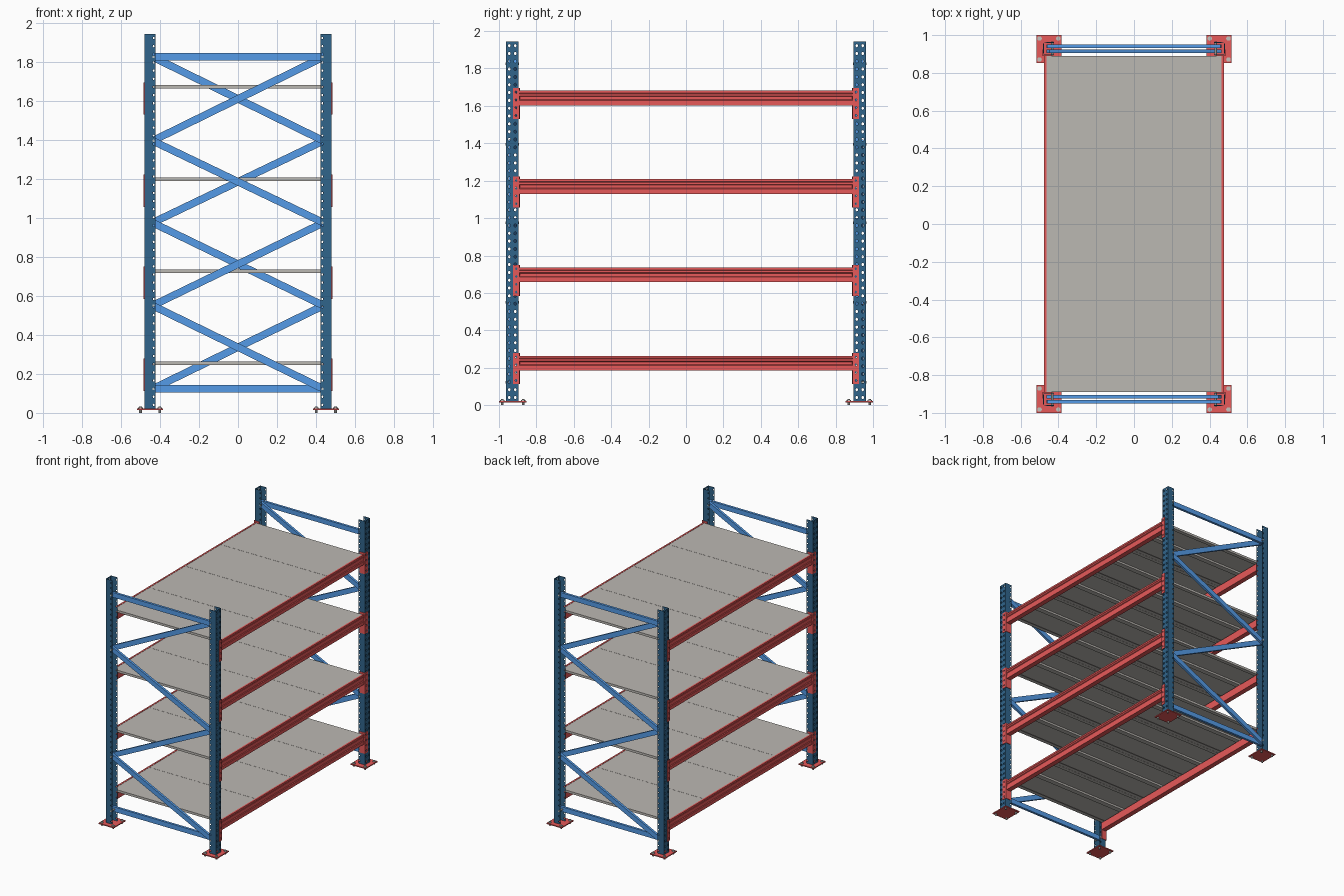
import bpy, bmesh, math
from mathutils import Vector, Matrix

if "Cube" in bpy.data.objects:
    bpy.data.objects.remove(bpy.data.objects["Cube"])


def material(name, rgb):
    m = bpy.data.materials.new(name)
    m.diffuse_color = (*rgb, 1)
    m.use_nodes = True
    m.node_tree.nodes["Principled BSDF"].inputs["Base Color"].default_value = m.diffuse_color
    return m


NAVY = material("navy_paint", (0.03, 0.13, 0.26))
BLUE = material("blue_paint", (0.09, 0.33, 0.80))
RED = material("red_paint", (0.80, 0.10, 0.10))
DECK = material("deck_steel", (0.50, 0.48, 0.45))
ZINC = material("zinc", (0.55, 0.55, 0.52))


def finish(name, bm, mat, thick=0):
    bmesh.ops.remove_doubles(bm, verts=bm.verts, dist=1e-5)
    bmesh.ops.recalc_face_normals(bm, faces=bm.faces)
    me = bpy.data.meshes.new(name)
    bm.to_mesh(me)
    bm.free()
    me.materials.append(mat)
    ob = bpy.data.objects.new(name, me)
    bpy.context.collection.objects.link(ob)
    if thick:
        s = ob.modifiers.new("sheet", 'SOLIDIFY')
        s.thickness, s.offset = thick, 0
    return ob


def add_box(bm, lo, hi):
    lo, hi = Vector(lo), Vector(hi)
    bmesh.ops.create_cube(bm, size=1, matrix=Matrix.Translation((lo + hi) / 2)
                          @ Matrix.Diagonal((*(hi - lo), 1)))


def add_cyl(bm, p, q, r, n):
    p, q = Vector(p), Vector(q)
    rot = (q - p).to_track_quat('Z', 'Y').to_matrix().to_4x4()
    bmesh.ops.create_cone(bm, cap_ends=True, segments=n, radius1=r, radius2=r,
                          depth=(q - p).length, matrix=Matrix.Translation((p + q) / 2) @ rot)


def extrude(bm, pts, vec):
    f = bm.faces.new([bm.verts.new(p) for p in pts])
    r = bmesh.ops.extrude_face_region(bm, geom=[f], use_keep_orig=True)
    bmesh.ops.translate(bm, vec=vec, verts=[v for v in r['geom'] if isinstance(v, bmesh.types.BMVert)])


def punched(name, path, radii, z0, cell, rows, mat, thick):
    """Folded sheet along a plan path; each segment with a radius gets a hole per row."""
    bm = bmesh.new()
    ring = [(1, 0), (1, 1), (0, 1), (-1, 1), (-1, 0), (-1, -1), (0, -1), (1, -1)]
    for a, b, r in zip(path, path[1:], radii):
        a, b = Vector((*a, 0)), Vector((*b, 0))
        mid, half, u = (a + b) / 2, (b - a).length / 2, (b - a).normalized()
        for i in range(rows):
            c = mid + Vector((0, 0, z0 + (i + 0.5) * cell))
            outer = [bm.verts.new(c + u * (s * half) + Vector((0, 0, t * cell / 2))) for s, t in ring]
            if not r:
                bm.faces.new(outer)
                continue
            inner = [bm.verts.new(c + u * (r * math.cos(k * math.pi / 4))
                                  + Vector((0, 0, r * 1.25 * math.sin(k * math.pi / 4)))) for k in range(8)]
            for k in range(8):
                j = (k + 1) % 8
                bm.faces.new((outer[k], outer[j], inner[j], inner[k]))
    return finish(name, bm, mat, thick)


CORNERS = [(sx, sy) for sx in (-1, 1) for sy in (-1, 1)]
SHELVES = [0.264, 0.736, 1.208, 1.681]
NODES = [1.825, 1.395, 0.975, 0.55, 0.123]

for sx, sy in CORNERS:
    # perforated channel uprights, open towards the inside of the frame
    plan = [(.424, .897), (.441, .897), (.479, .897), (.479, .929), (.479, .961), (.441, .961), (.424, .961)]
    punched("upright", [(x * sx, y * sy) for x, y in plan], [.005, 0, .007, .007, 0, .005],
            0.02, 1.923 / 46, 46, NAVY, 0.003)

    # base plates
    bm = bmesh.new()
    add_box(bm, (.384 * sx, .853 * sy, .014), (.517 * sx, 1.0 * sy, .022))
    finish("base_plate", bm, RED)

    # floor anchors with washers
    bm = bmesh.new()
    for x in (.401, .500):
        for y in (.871, .982):
            add_cyl(bm, (x * sx, y * sy, 0), (x * sx, y * sy, .032), .007, 8)
            add_cyl(bm, (x * sx, y * sy, .022), (x * sx, y * sy, .027), .012, 12)
    finish("floor_anchors", bm, ZINC)

    # beam end connectors
    conn = [(.437, .8905), (.4825, .8905), (.4825, .925)]
    for z in SHELVES:
        punched("beam_connector", [(x * sx, y * sy) for x, y in conn], [0, .006],
                z - .152, .166 / 4, 4, RED, 0.004)

# stepped and grooved beams
PROFILE = [(.463, 0), (.476, 0), (.476, -.013), (.474, -.015), (.476, -.017), (.476, -.028),
           (.471, -.032), (.471, -.048), (.476, -.052), (.476, -.078), (.437, -.078),
           (.437, -.019), (.463, -.019)]
for z in SHELVES:
    for sx in (-1, 1):
        bm = bmesh.new()
        extrude(bm, [(x * sx, -.889, z + h) for x, h in PROFILE], (0, 1.778, 0))
        finish("shelf_beam", bm, RED)

# deck panels: folded sheet with inward lips and a stiffener rib underneath
w, t, d, lip = .2215, .003, .018, .03
SECTION = [(-w, 0), (w, 0), (w, -d), (w - lip, -d), (w - lip, -d + t), (w - t, -d + t), (w - t, -t),
           (.02, -t), (.02, -d), (-.02, -d), (-.02, -t),
           (-w + t, -t), (-w + t, -d + t), (-w + lip, -d + t), (-w + lip, -d), (-w, -d)]
for z in SHELVES:
    for i in range(4):
        y0 = (i - 1.5) * .4445
        bm = bmesh.new()
        extrude(bm, [(-.462, y0 + y, z - .001 + h) for y, h in SECTION], (.924, 0, 0))
        finish("deck_panel", bm, DECK)


def brace(name, s, p, q, y):
    """Flat bar between two (x, z) points; s = -1 turns the frame half a circle."""
    p, q = Vector((p[0] * s, y * s, p[1])), Vector((q[0] * s, y * s, q[1]))
    u = (q - p).normalized()
    p, q = p - u * .02, q + u * .02
    side = u.cross(Vector((0, 1, 0))) * .019
    dep = Vector((0, .0095, 0))
    bm = bmesh.new()
    extrude(bm, [p + side - dep, p + side + dep, p - side + dep, p - side - dep], q - p)
    finish(name, bm, BLUE)


# end frames: two horizontals and a zigzag, alternating between two planes
OUT, IN, X = .9405, .9155, .438
for s in (-1, 1):
    brace("top_brace", s, (-X, NODES[0]), (X, NODES[0]), OUT)
    brace("bottom_brace", s, (-X, NODES[-1]), (X, NODES[-1]), IN)
    for i in range(4):
        e = -X if i % 2 == 0 else X
        brace("diagonal_brace", s, (e, NODES[i]), (-e, NODES[i + 1]), IN if i % 2 == 0 else OUT)
    # through bolts at the brace joints
    bm = bmesh.new()
    for i, z in enumerate(NODES):
        ends = (-1, 1) if i in (0, 4) else ((-1,) if i % 2 == 0 else (1,))
        for e in ends:
            x = e * .433 * s
            add_cyl(bm, (x, .892 * s, z), (x, .966 * s, z), .007, 6)
    finish("brace_bolts", bm, ZINC)
